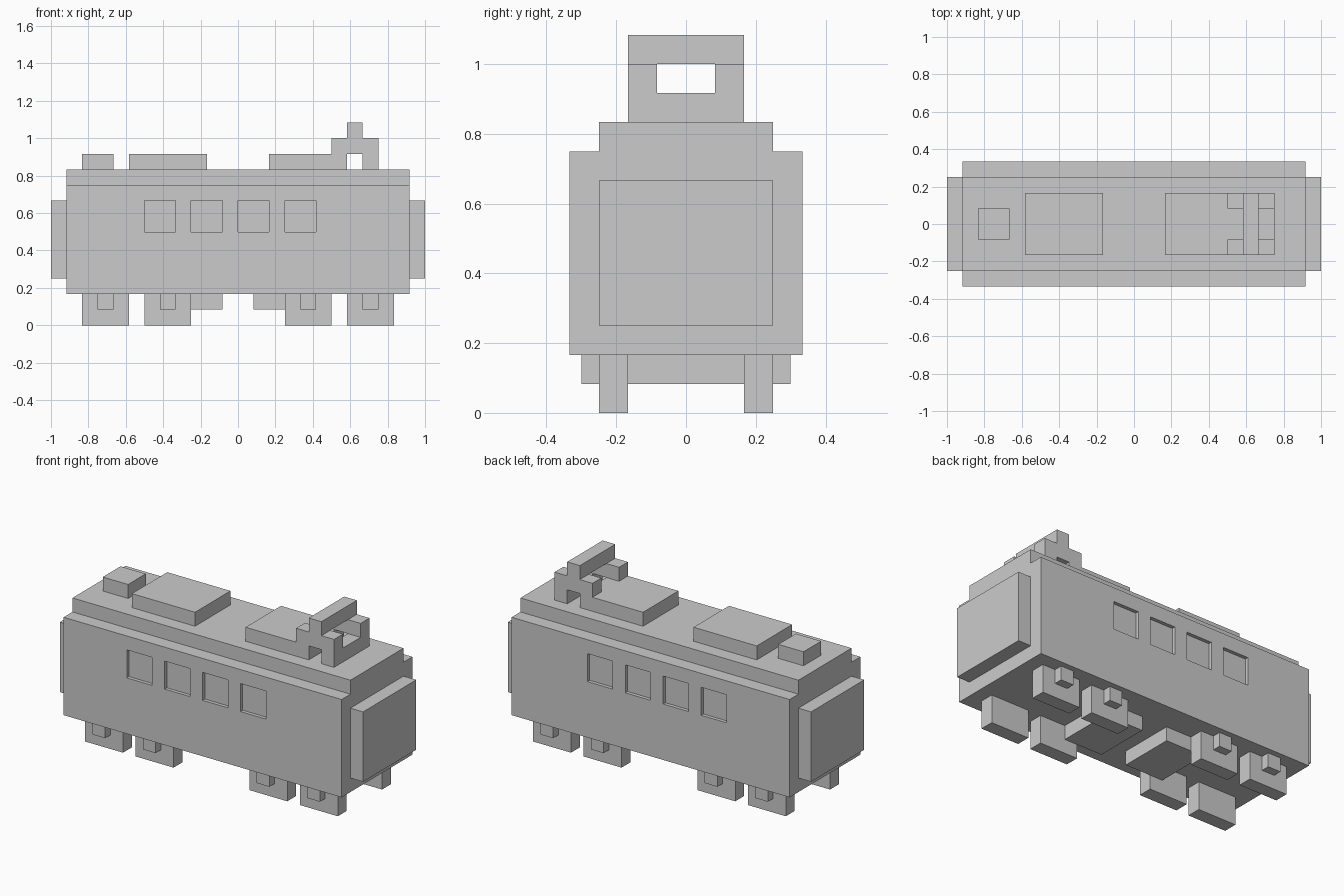
import bpy, bmesh
from mathutils import Matrix, Vector

if "Cube" in bpy.data.objects:
    bpy.data.objects.remove(bpy.data.objects["Cube"])

U = 1 / 12  # block size: the whole model sits on this grid


def boxes(name, specs, mirror_x=False, mirror_y=False):
    """One object from boxes given as (x0, x1, y0, y1, z0, z1) in block units."""
    bm = bmesh.new()
    for x0, x1, y0, y1, z0, z1 in specs:
        for sx in ((1, -1) if mirror_x else (1,)):
            for sy in ((1, -1) if mirror_y else (1,)):
                centre = Vector((sx * (x0 + x1), sy * (y0 + y1), z0 + z1)) * U / 2
                size = Vector((x1 - x0, y1 - y0, z1 - z0)) * U
                bmesh.ops.create_cube(bm, size=1, matrix=Matrix.Translation(centre) @ Matrix.Diagonal(size.to_4d()))
    mesh = bpy.data.meshes.new(name)
    bm.to_mesh(mesh)
    bm.free()
    obj = bpy.data.objects.new(name, mesh)
    bpy.context.collection.objects.link(obj)
    return obj


# Car body with four shallow windows cut into each side
body = boxes("car_body", [(-11, 11, -4, 4, 2, 9)])
cutter = boxes("window_cutter", [(x, x + 2, 3.75, 5, 6, 8) for x in (-6, -3, 0, 3)], mirror_y=True)
cutter.hide_render = True
cutter.hide_viewport = True
cut = body.modifiers.new("windows", 'BOOLEAN')
cut.operation = 'DIFFERENCE'
cut.solver = 'EXACT'
cut.object = cutter

# Roof step and end gangways
boxes("roof", [(-11, 11, -3, 3, 9, 10)])
boxes("end_gangways", [(11, 12, -3, 3, 3, 8)], mirror_x=True)

# Rooftop equipment
boxes("roof_vent", [(-10, -8, -1, 1, 10, 11)])
boxes("roof_unit_rear", [(-7, -2, -2, 2, 10, 11)])
boxes("roof_unit_front", [(2, 7, -2, 2, 10, 11)])

# Current collector: paired arms, lower crossbar and contact bar
boxes("collector_arms", [(6, 9, 1, 2, 11, 12)], mirror_y=True)
boxes("collector_foot", [(8, 9, -2, 2, 10, 11)])
boxes("collector_bar", [(7, 8, -2, 2, 12, 13)])

# Running gear: wheels, axle boxes and underfloor plates
boxes("wheels", [(3, 6, 2, 3, 0, 2), (7, 10, 2, 3, 0, 2)], mirror_x=True, mirror_y=True)
boxes("axle_boxes", [(4, 5, 3, 3.6, 1, 2), (8, 9, 3, 3.6, 1, 2)], mirror_x=True, mirror_y=True)
boxes("underfloor_plates", [(1, 4, -2, 2, 1, 2)], mirror_x=True)
